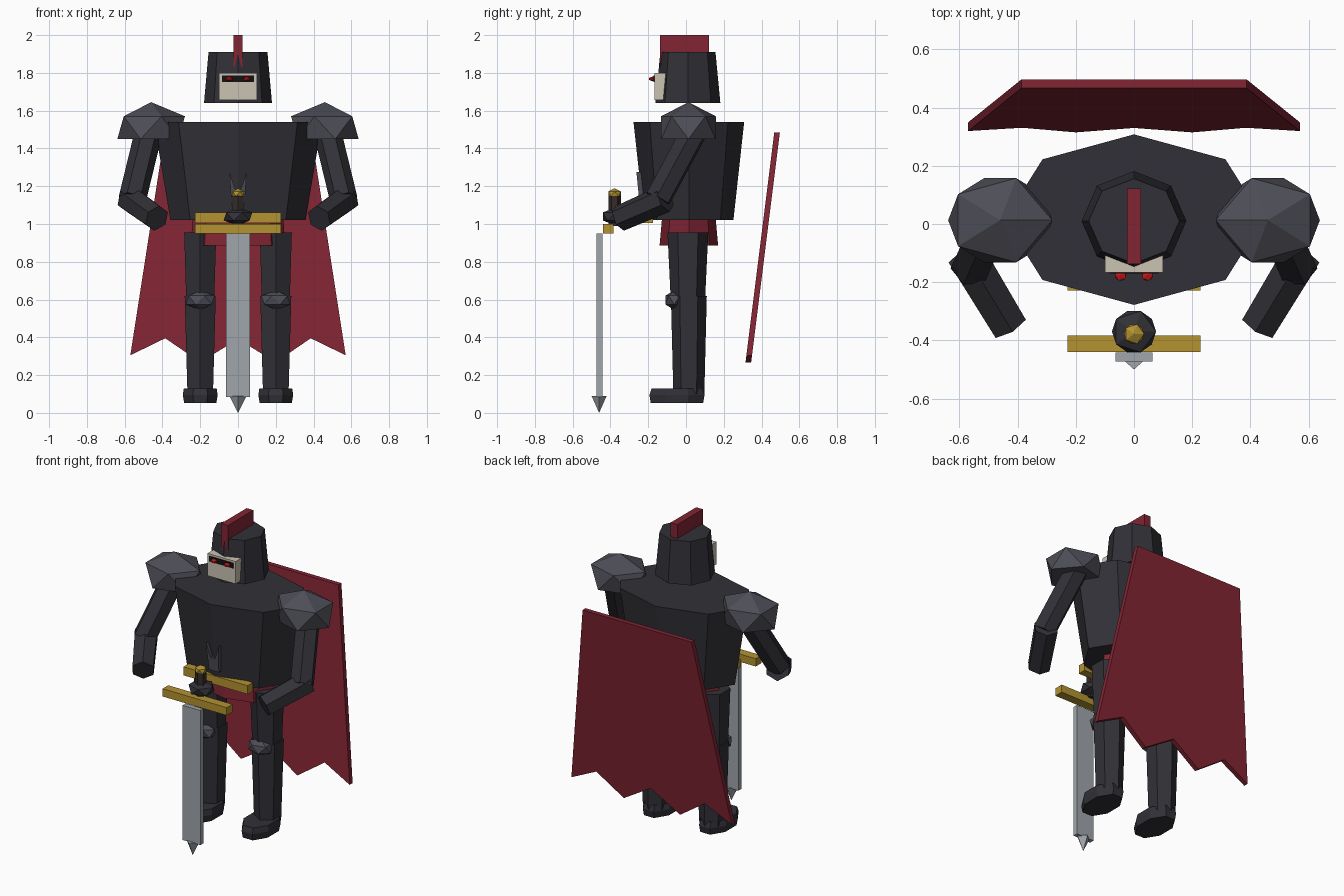
import bpy, bmesh
from math import radians
from mathutils import Vector, Matrix

if "Cube" in bpy.data.objects:
    bpy.data.objects.remove(bpy.data.objects["Cube"])


def mat(name, r, g, b):
    m = bpy.data.materials.new(name)
    m.diffuse_color = (r, g, b, 1)
    m.use_nodes = True
    m.node_tree.nodes["Principled BSDF"].inputs["Base Color"].default_value = m.diffuse_color
    return m


ARMOR = mat("dark_armor", .03, .03, .038)
PLATE = mat("light_plate", .075, .075, .095)
RED = mat("red_cloth", .22, .018, .033)
GOLD = mat("gold", .45, .29, .03)
BONE = mat("bone", .6, .55, .45)
STEEL = mat("steel", .35, .38, .41)
BLACK = mat("black", .006, .006, .007)
EYE = mat("eye_red", .6, .01, .012)
GRIP = mat("grip_brown", .035, .025, .022)


def finish(name, bm, material, mirror=False):
    bmesh.ops.recalc_face_normals(bm, faces=bm.faces)
    me = bpy.data.meshes.new(name)
    bm.to_mesh(me)
    bm.free()
    me.materials.append(material)
    ob = bpy.data.objects.new(name, me)
    bpy.context.collection.objects.link(ob)
    if mirror:
        mod = ob.modifiers.new("mirror", 'MIRROR')
        mod.use_mirror_merge = False
    return ob


def box(name, x, y, z, material, mirror=False):
    bm = bmesh.new()
    bmesh.ops.create_cube(bm, size=1)
    for v in bm.verts:
        v.co = [lo + (c + .5) * (hi - lo) for c, (lo, hi) in zip(v.co, (x, y, z))]
    return finish(name, bm, material, mirror)


def frustum(name, center, z, low, high, material, sides=8, turn=0, mirror=False):
    """Tapered prism; low and high are (x radius, y radius)."""
    bm = bmesh.new()
    bmesh.ops.create_cone(bm, cap_ends=True, segments=sides, radius1=1, radius2=1,
                          depth=1, matrix=Matrix.Rotation(radians(turn), 4, 'Z'))
    for v in bm.verts:
        r, h = (low, z[0]) if v.co.z < 0 else (high, z[1])
        v.co = (center[0] + v.co.x * r[0], center[1] + v.co.y * r[1], h)
    bmesh.ops.remove_doubles(bm, verts=bm.verts, dist=1e-5)
    return finish(name, bm, material, mirror)


def limb(name, a, b, r1, r2, material, sides=6, mirror=False):
    a, b = Vector(a), Vector(b)
    d = b - a
    m = Matrix.Translation((a + b) / 2) @ d.to_track_quat('Z', 'Y').to_matrix().to_4x4()
    bm = bmesh.new()
    bmesh.ops.create_cone(bm, cap_ends=True, segments=sides, radius1=r1, radius2=r2,
                          depth=d.length, matrix=m)
    return finish(name, bm, material, mirror)


def gem(name, center, radii, material, mirror=False, floor=-1):
    """Faceted icosahedron, optionally flattened underneath."""
    bm = bmesh.new()
    bmesh.ops.create_icosphere(bm, subdivisions=1, radius=1)
    for v in bm.verts:
        v.co.z = max(v.co.z, floor)
        v.co = [c + p * r for c, p, r in zip(center, v.co, radii)]
    return finish(name, bm, material, mirror)


def plate(name, outline, y_at, thick, material):
    """Flat outline in x,z extruded in y; y_at gives the depth at each height."""
    bm = bmesh.new()
    f = bm.faces.new([bm.verts.new((x, y_at(z) - thick / 2, z)) for x, z in outline])
    ext = bmesh.ops.extrude_face_region(bm, geom=[f])["geom"]
    bmesh.ops.translate(bm, vec=(0, thick, 0),
                        verts=[g for g in ext if isinstance(g, bmesh.types.BMVert)])
    return finish(name, bm, material)


# Head
frustum("helmet", (0, .01), (1.64, 1.91), (.18, .172), (.156, .146), ARMOR)
box("helmet_crest", (-.024, .024), (-.137, .122), (1.83, 2.0), RED)
mask = box("face_mask", (-.1, .1), (-.167, -.105), (1.656, 1.8), BONE)
for v in mask.data.vertices:
    if v.co.z < 1.7 and v.co.y > -.12:
        v.co.y = -.118
box("eye_slit", (-.085, .085), (-.171, -.15), (1.753, 1.787), BLACK)
gem("eyes", (.046, -.176, 1.768), (.022, .022, .013), EYE, True)

# Torso, hips and belt
frustum("torso", (0, .015), (1.02, 1.54), (.358, .236), (.445, .293), ARMOR)
frustum("hip_skirt", (0, .015), (.885, 1.03), (.25, .155), (.24, .142), RED)
box("belt", (-.228, .228), (-.228, -.175), (1.005, 1.06), GOLD)
plate("chest_emblem",
      [(-.035, 1.1), (.035, 1.1), (.045, 1.275), (.015, 1.185), (-.015, 1.185), (-.045, 1.275)],
      lambda z: -.238 - .1 * (z - 1.15), .024, PLATE)

# Arms
gem("shoulder_guards", (-.46, .013, 1.51), (.2, .17, .135), PLATE, True, -.45)
limb("upper_arms", (-.465, .06, 1.52), (-.56, -.15, 1.13), .073, .073, ARMOR, mirror=True)
limb("forearms", (-.575, -.11, 1.135), (-.43, -.35, 1.03), .075, .07, ARMOR, mirror=True)

# Legs
frustum("thighs", (-.2, .01), (.58, .955), (.085, .09), (.098, .108), ARMOR, 6, 0, True)
frustum("shins", (-.2, .015), (.1, .62), (.078, .082), (.095, .095), ARMOR, 6, 0, True)
gem("knee_guards", (-.2, -.062, .597), (.085, .055, .052), PLATE, True)
frustum("boots", (-.2, -.048), (.052, .095), (.092, .15), (.1, .158), ARMOR, 8, 22.5, True)
frustum("boot_tops", (-.2, -.048), (.095, .13), (.1, .158), (.094, .145), ARMOR, 8, 22.5, True)

# Sword
box("sword_blade", (-.063, .063), (-.473, -.442), (.085, .95), STEEL)
frustum("sword_tip", (0, -.46), (0, .09), (0, 0), (.045, .04), STEEL, 4)
box("sword_guard", (-.228, .228), (-.44, -.383), (.95, 1.0), GOLD)
frustum("sword_grip", (0, -.378), (.99, 1.15), (.033, .033), (.033, .033), GRIP, 6)
gem("sword_pommel", (0, -.378, 1.16), (.039, .039, .029), GOLD)
gem("clasped_hands", (0, -.37, 1.04), (.085, .083, .048), ARMOR)

# Cape with a ragged hem
hem = [(-.57, .305), (-.385, .395), (-.2, .268), (0, .39), (.2, .268), (.385, .395), (.57, .305)]
plate("cape", hem + [(.387, 1.485), (-.387, 1.485)], lambda z: .33 + (z - .268) * .125, .03, RED)
